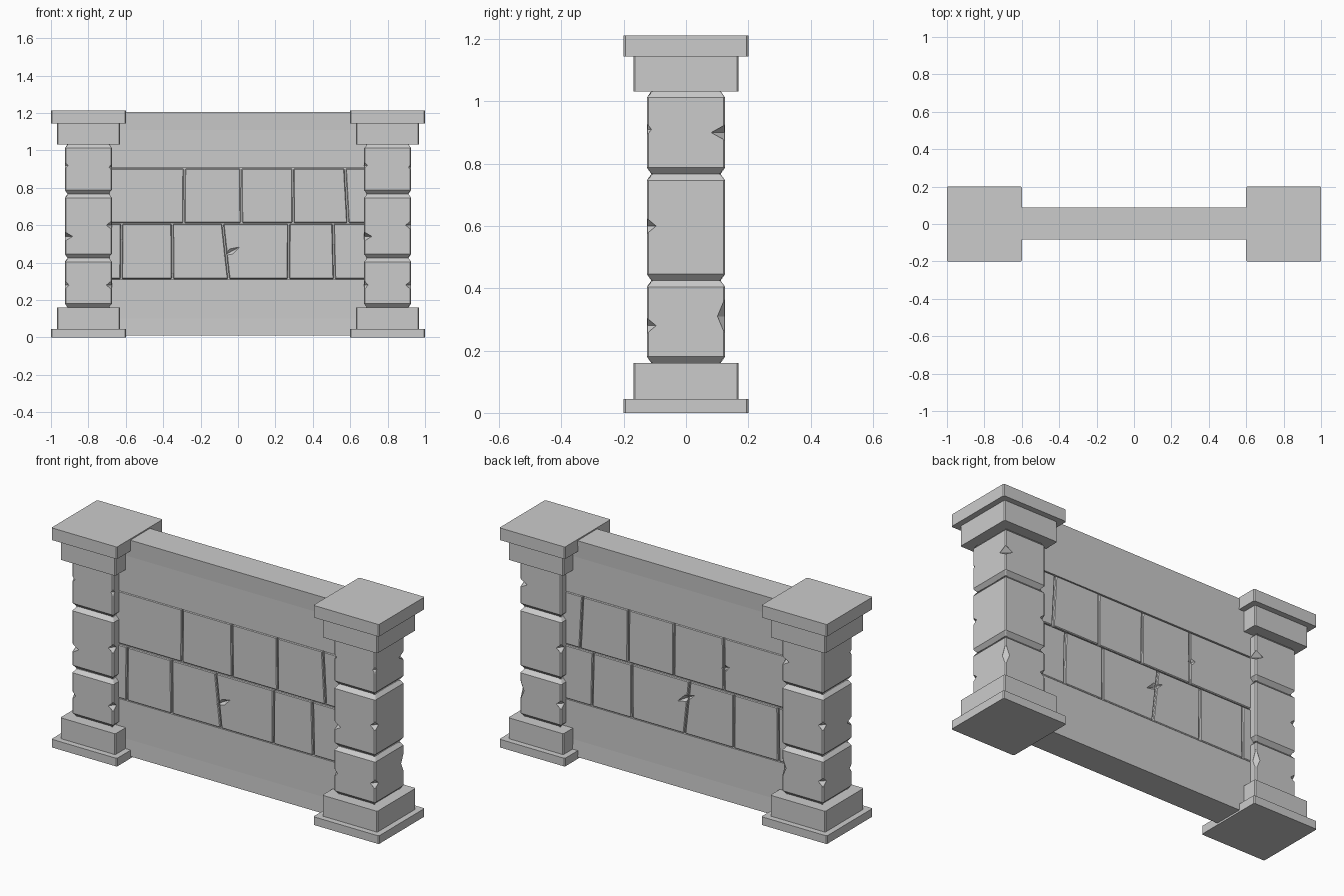
import bpy, bmesh, random
from mathutils import Vector, Matrix

if "Cube" in bpy.data.objects:
    bpy.data.objects.remove(bpy.data.objects["Cube"])

random.seed(4)


def finish(bm, name):
    bmesh.ops.recalc_face_normals(bm, faces=bm.faces)
    me = bpy.data.meshes.new(name)
    bm.to_mesh(me)
    bm.free()
    ob = bpy.data.objects.new(name, me)
    bpy.context.collection.objects.link(ob)
    return ob


def block(name, x, half, z0, z1, side=0.005, rim=0.0):
    """Square block with narrow corner chamfers and optional top/bottom chamfers."""
    bm = bmesh.new()
    m = Matrix.Translation((x, 0, (z0 + z1) / 2)) @ Matrix.Diagonal((2 * half, 2 * half, z1 - z0, 1))
    bmesh.ops.create_cube(bm, size=1, matrix=m)
    upright = [e for e in bm.edges if abs(e.verts[0].co.z - e.verts[1].co.z) > 0.01]
    bmesh.ops.bevel(bm, geom=upright, offset=side, segments=1, affect='EDGES')
    if rim:
        flat = [e for e in bm.edges if abs(e.verts[0].co.z - e.verts[1].co.z) < 1e-4]
        bmesh.ops.bevel(bm, geom=flat, offset=rim, segments=1, affect='EDGES')
    return finish(bm, name)


def add_chip(bm, centre, radii, turn=0.0):
    """Pointed octahedron used as a cutter."""
    rot = Matrix.Rotation(turn, 3, 'Y')
    verts = []
    for i in range(3):
        for s in (-1, 1):
            v = Vector((0, 0, 0))
            v[i] = s * radii[i]
            verts.append(bm.verts.new(Vector(centre) + rot @ v))
    bmesh.ops.convex_hull(bm, input=verts)


def cut(ob, chips):
    bm = bmesh.new()
    for c in chips:
        add_chip(bm, *c)
    cutter = finish(bm, "chip_cutter")
    cutter.hide_render = True
    mod = ob.modifiers.new("chips", 'BOOLEAN')
    mod.operation = 'DIFFERENCE'
    mod.solver = 'EXACT'
    mod.object = cutter
    bpy.context.view_layer.objects.active = ob
    bpy.ops.object.modifier_apply(modifier=mod.name)
    bpy.data.objects.remove(cutter)


def prism(bm, pts, axis, a, b, bevel=0.0):
    """Extrude a 2D outline along x or y."""
    def place(p, t):
        return (t, p[0], p[1]) if axis == 'x' else (p[0], t, p[1])
    lo = [bm.verts.new(place(p, a)) for p in pts]
    hi = [bm.verts.new(place(p, b)) for p in pts]
    n = len(pts)
    faces = [bm.faces.new(lo), bm.faces.new(hi[::-1])]
    faces += [bm.faces.new((lo[i], hi[i], hi[(i + 1) % n], lo[(i + 1) % n])) for i in range(n)]
    if bevel:
        bmesh.ops.recalc_face_normals(bm, faces=faces)
        edges = list({e for f in faces for e in f.edges})
        bmesh.ops.bevel(bm, geom=edges, offset=bevel, segments=1, affect='EDGES')


# Pillars: stepped base, three chipped shaft stones, stepped cap
# Chips per stone: corner x sign, corner y sign, height, width, half height
shaft = [
    (0.160, 0.425, [(1, -1, .28, .03, .025), (1, 1, .31, .025, .06),
                    (-1, -1, .28, .022, .025), (-1, 1, .29, .03, .025)]),
    (0.425, 0.767, [(1, -1, .60, .03, .025), (-1, -1, .54, .042, .025), (-1, 1, .60, .03, .025)]),
    (0.767, 1.033, [(1, 1, .90, .045, .025), (-1, -1, .92, .018, .018), (1, -1, .91, .015, .02)]),
]
for side, x in (("left", -0.8), ("right", 0.8)):
    block(side + "_base_slab", x, 0.200, 0.0, 0.045)
    block(side + "_base_block", x, 0.168, 0.043, 0.160)
    for i, (z0, z1, chips) in enumerate(shaft):
        stone = block(f"{side}_shaft_stone_{i + 1}", x, 0.126, z0, z1, 0.006, 0.021)
        cut(stone, [((x + sx * .124, sy * .124, z), (w, w, h)) for sx, sy, z, w, h in chips])
    block(side + "_cap_block", x, 0.168, 1.032, 1.147)
    block(side + "_cap_slab", x, 0.200, 1.145, 1.212)

# Solid bottom course and slightly flared top course
bm = bmesh.new()
prism(bm, [(-.08, .01), (.088, .01), (.084, .1), (.084, .31), (-.077, .31), (-.077, .1)], 'x', -.72, .72)
finish(bm, "bottom_course")
bm = bmesh.new()
prism(bm, [(-.077, .905), (.084, .905), (.084, 1.11), (.089, 1.205), (-.082, 1.205), (-.077, 1.11)], 'x', -.72, .72)
finish(bm, "top_course")

# Recessed core seen in the joints
bm = bmesh.new()
prism(bm, [(-.064, .3), (.071, .3), (.071, .92), (-.064, .92)], 'x', -.71, .71)
finish(bm, "wall_core")

# Brick rows: joints given as (x at bottom, x at top)
rows = {
    "lower": (.313, .607, [(-.72, -.72), (-.625, -.622), (-.35, -.352), (-.05, -.082),
                           (.27, .272), (.515, .508), (.72, .72)]),
    "upper": (.613, .902, [(-.72, -.72), (-.29, -.287), (.018, .015),
                           (.295, .293), (.588, .572), (.72, .72)]),
}
chips = {
    "lower": [((-.035, -.078, .46), (.05, .014, .016), -.5), ((-.06, .085, .51), (.06, .014, .018), .5)],
    "upper": [((-.30, .085, .74), (.03, .014, .02), .3)],
}
gap = .004
for row, (z0, z1, joints) in rows.items():
    bm = bmesh.new()
    for (b0, t0), (b1, t1) in zip(joints, joints[1:]):
        out = random.uniform(-.002, .002)
        prism(bm, [(b0 + gap, z0), (b1 - gap, z0), (t1 - gap, z1), (t0 + gap, z1)],
              'y', -.077 + out, .084 - out, .004)
    cut(finish(bm, row + "_bricks"), chips[row])
